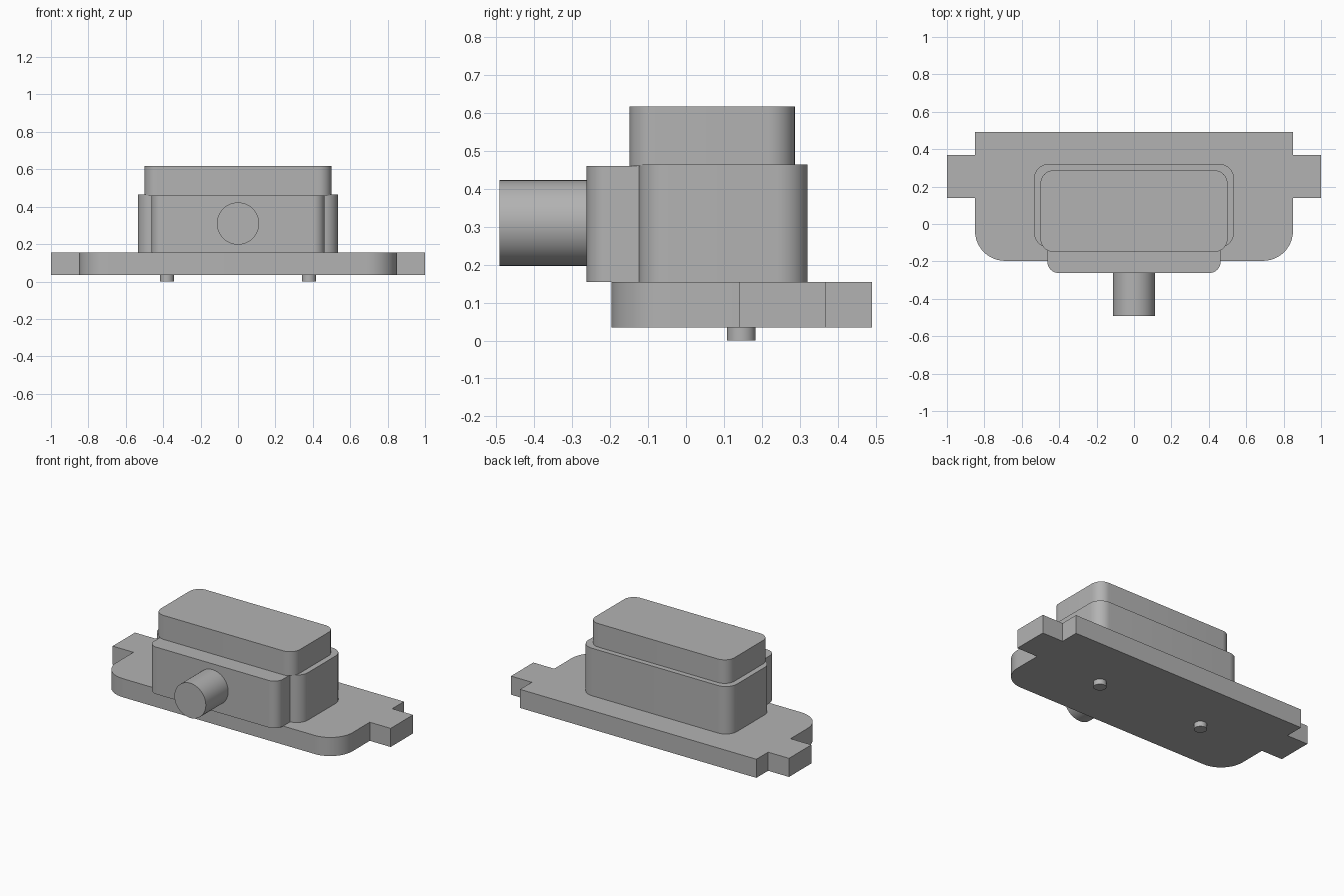
import bpy, bmesh, math
from mathutils import Matrix

cube = bpy.data.objects.get("Cube")
if cube:
    bpy.data.objects.remove(cube)

GREY = (0.45, 0.45, 0.45, 1)
mat = bpy.data.materials.new("plain grey")
mat.use_nodes = True
mat.diffuse_color = GREY
mat.node_tree.nodes["Principled BSDF"].inputs["Base Color"].default_value = GREY


def finish(name, bm):
    bmesh.ops.recalc_face_normals(bm, faces=bm.faces)
    me = bpy.data.meshes.new(name)
    bm.to_mesh(me)
    bm.free()
    me.materials.append(mat)
    ob = bpy.data.objects.new(name, me)
    bpy.context.collection.objects.link(ob)
    bpy.ops.object.select_all(action='DESELECT')
    ob.select_set(True)
    bpy.context.view_layer.objects.active = ob
    bpy.ops.object.shade_smooth_by_angle(angle=math.radians(30))
    return ob


def arc(cx, cy, r, start, steps=12):
    """Quarter circle, counter-clockwise from the start angle in degrees."""
    angles = [math.radians(start + 90 * i / steps) for i in range(steps + 1)]
    return [(cx + r * math.cos(a), cy + r * math.sin(a)) for a in angles]


def extrude(name, outline, z0, z1):
    bm = bmesh.new()
    face = bm.faces.new([bm.verts.new((x, y, z0)) for x, y in outline])
    top = bmesh.ops.extrude_face_region(bm, geom=[face])["geom"]
    verts = [v for v in top if isinstance(v, bmesh.types.BMVert)]
    bmesh.ops.translate(bm, verts=verts, vec=(0, 0, z1 - z0))
    return finish(name, bm)


def rounded_block(name, hx, y0, y1, z0, z1, r):
    outline = (arc(hx - r, y1 - r, r, 0) + arc(r - hx, y1 - r, r, 90)
               + arc(r - hx, y0 + r, r, 180) + arc(hx - r, y0 + r, r, 270))
    return extrude(name, outline, z0, z1)


def cylinder(name, r, depth, matrix):
    bm = bmesh.new()
    bmesh.ops.create_cone(bm, cap_ends=True, segments=48, radius1=r, radius2=r,
                          depth=depth, matrix=matrix)
    return finish(name, bm)


# Flange plate: square back corners, rounded front corners, a tab at each end
right_half = arc(0.69, -0.037, 0.16, 270) + [
    (0.85, 0.14), (1, 0.14), (1, 0.37), (0.85, 0.37), (0.85, 0.491)]
left_half = [(-x, y) for x, y in reversed(right_half)]
extrude("flange_plate", right_half + left_half, 0.034, 0.155)

# Housing, its shallow front block and the raised cap
rounded_block("housing", 0.535, -0.125, 0.321, 0.155, 0.464, 0.08)
rounded_block("front_block", 0.463, -0.262, 0.1, 0.155, 0.461, 0.06)
rounded_block("cap", 0.5, -0.149, 0.287, 0.461, 0.617, 0.07)

# Round stub facing the front
cylinder("front_stub", 0.113, 0.25, Matrix.Translation((0, -0.367, 0.31))
         @ Matrix.Rotation(math.pi / 2, 4, 'X'))

# Locating pins under the plate
for side, x in (("left", 0.38), ("right", -0.38)):
    cylinder(side + "_pin", 0.038, 0.04, Matrix.Translation((x, 0.146, 0.02)))
